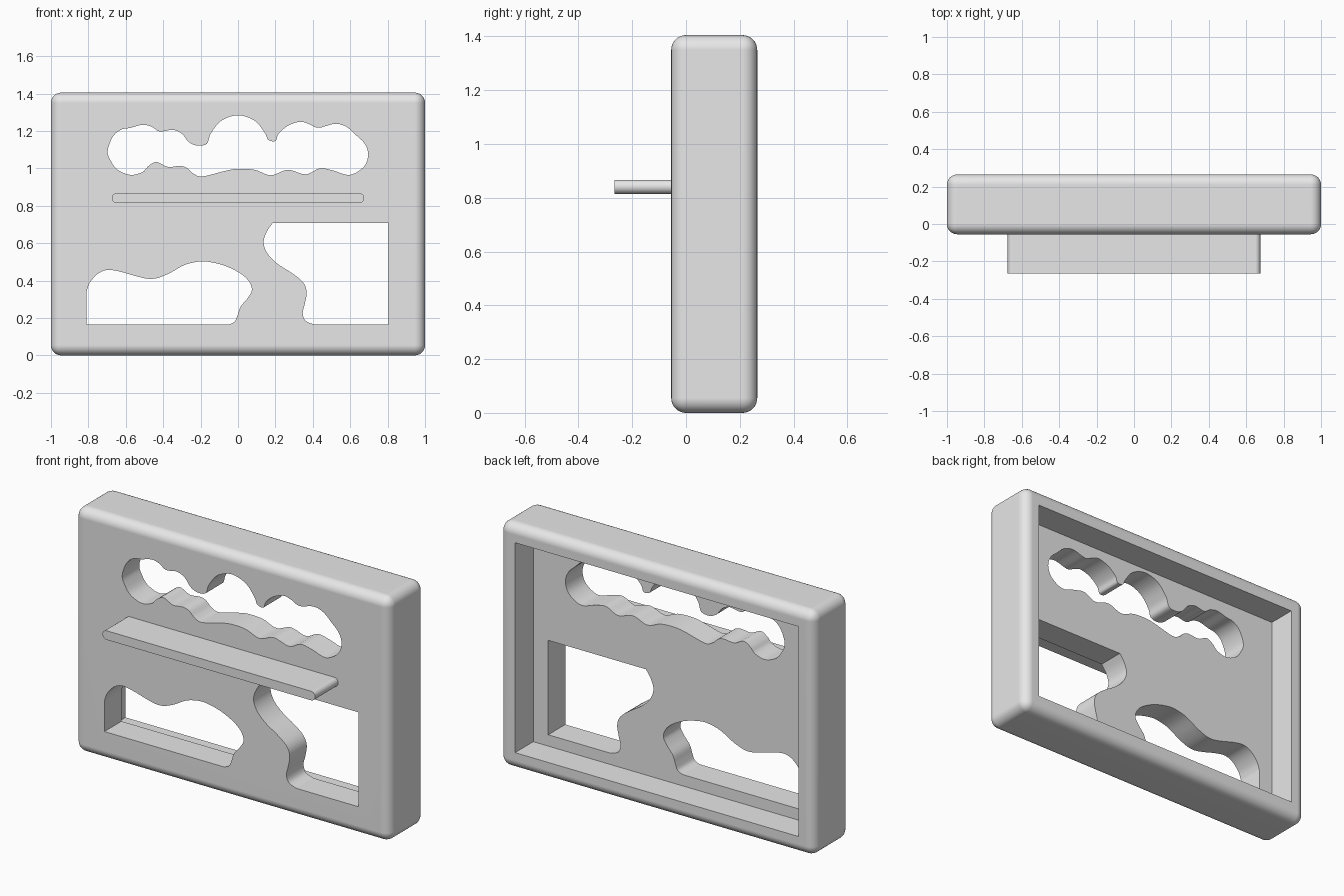
import bpy
import math

if "Cube" in bpy.data.objects:
    bpy.data.objects.remove(bpy.data.objects["Cube"], do_unlink=True)

FRONT, PLATE_BACK, BACK = -.055, .10, .265
HEIGHT = 1.405

plastic = bpy.data.materials.new("light grey")
plastic.use_nodes = True
grey = (.8, .8, .8, 1)
plastic.diffuse_color = grey
plastic.node_tree.nodes["Principled BSDF"].inputs["Base Color"].default_value = grey


def smooth_path(points, closed, steps=5):
    """Catmull-Rom curve passing through every point."""
    count = len(points)
    pick = (lambda i: points[i % count]) if closed else (
        lambda i: points[min(max(i, 0), count - 1)])
    path = []
    for i in range(count if closed else count - 1):
        a, b, c, d = (pick(i + k) for k in (-1, 0, 1, 2))
        for s in range(steps):
            t = s / steps
            path.append(tuple(
                q + t * (r - p + t * (2*p - 5*q + 4*r - u + t * (3*(q - r) + u - p))) / 2
                for p, q, r, u in zip(a, b, c, d)))
    return path if closed else path + [points[-1]]


def extrude_profile(name, profile, y0, y1):
    """Solid made by sweeping an x-z outline from y0 to y1."""
    n = len(profile)
    verts = [(x, y, z) for y in (y0, y1) for x, z in profile]
    faces = [tuple(range(n)), tuple(reversed(range(n, n + n)))]
    faces += [(i, i + n, (i + 1) % n + n, (i + 1) % n) for i in range(n)]
    mesh = bpy.data.meshes.new(name)
    mesh.from_pydata(verts, [], faces)
    obj = bpy.data.objects.new(name, mesh)
    bpy.context.collection.objects.link(obj)
    # Make all normals point outwards
    activate(obj)
    bpy.ops.object.mode_set(mode='EDIT')
    bpy.ops.mesh.select_all(action='SELECT')
    bpy.ops.mesh.normals_make_consistent(inside=False)
    bpy.ops.object.mode_set(mode='OBJECT')
    return obj


def activate(obj):
    bpy.ops.object.select_all(action='DESELECT')
    obj.select_set(True)
    bpy.context.view_layer.objects.active = obj


def rectangle(half_width, low, high):
    return [(-half_width, low), (half_width, low), (half_width, high), (-half_width, high)]


def finish(obj):
    activate(obj)
    obj.data.materials.clear()
    obj.data.materials.append(plastic)
    for face in obj.data.polygons:
        face.material_index = 0
    bpy.ops.object.shade_smooth_by_angle(angle=math.radians(35))
    weighted = obj.modifiers.new("flat panels", 'WEIGHTED_NORMAL')
    weighted.keep_sharp = True


# Scalloped slot across the top
top_slot = smooth_path([
    (-.697, 1.093), (-.67, 1.168), (-.627, 1.206), (-.574, 1.217), (-.51, 1.233),
    (-.46, 1.222), (-.419, 1.197), (-.349, 1.206), (-.30, 1.185), (-.264, 1.142),
    (-.22, 1.122), (-.167, 1.131), (-.146, 1.185), (-.09, 1.254), (0, 1.284),
    (.09, 1.254), (.143, 1.19), (.162, 1.152), (.2, 1.147), (.217, 1.185),
    (.266, 1.227), (.33, 1.249), (.378, 1.238), (.43, 1.217), (.517, 1.238),
    (.58, 1.222), (.635, 1.174), (.678, 1.131), (.696, 1.072), (.672, 1.008),
    (.597, .965), (.506, .989), (.437, 1), (.362, .968), (.266, .992),
    (.175, .963), (.09, .992), (0, .997), (-.066, .987), (-.189, .957),
    (-.237, .971), (-.274, 1.003), (-.312, 1.013), (-.376, 1.008), (-.435, 1.034),
    (-.478, 1.013), (-.51, .981), (-.574, .965), (-.643, .992), (-.68, 1.04)], True)

# Wavy opening low on one side, with a square outer corner
wavy_opening = smooth_path([
    (-.05, .165), (-.018, .18), (-.002, .215), (.014, .26), (.052, .307),
    (.074, .35), (.057, .398), (.01, .44), (-.07, .479), (-.15, .499),
    (-.205, .502), (-.285, .484), (-.365, .44), (-.43, .414), (-.483, .41),
    (-.55, .425), (-.627, .447), (-.697, .457), (-.75, .436), (-.793, .388),
    (-.81, .34)], False) + [(-.81, .165)]

# Taller opening with one curved edge
tall_opening = smooth_path([
    (.185, .707), (.153, .66), (.137, .602), (.159, .543), (.212, .489),
    (.287, .441), (.346, .393), (.367, .34), (.357, .275), (.346, .227),
    (.362, .184), (.41, .165)], False) + [(.805, .165), (.805, .707)]

# Rounded casing
casing = extrude_profile("casing", rectangle(1, 0, HEIGHT), FRONT, BACK)
bevel = casing.modifiers.new("rounded edges", 'BEVEL')
bevel.width, bevel.segments = .055, 8
bpy.ops.object.modifier_apply(modifier=bevel.name)

# Hollow the back, then cut the three openings through the front panel
cutters = [extrude_profile("recess_cutter", rectangle(.9, .1, HEIGHT - .1),
                           PLATE_BACK, BACK + .1)]
for name, outline in (("slot_cutter", top_slot), ("wavy_cutter", wavy_opening),
                      ("tall_cutter", tall_opening)):
    cutters.append(extrude_profile(name, outline, FRONT - .1, BACK + .05))
for cutter in cutters:
    cutter.hide_render = True
    activate(casing)
    cut = casing.modifiers.new("cut", 'BOOLEAN')
    cut.operation, cut.solver, cut.object = 'DIFFERENCE', 'EXACT', cutter
    bpy.ops.object.modifier_apply(modifier=cut.name)
    bpy.data.objects.remove(cutter, do_unlink=True)
finish(casing)

# Thin shelf with half-round ends
RADIUS, SHELF_Z, REACH, ARC = .026, .841, .649, 12
ends = []
for side in (1, -1):
    for i in range(ARC + 1):
        angle = math.pi * (i / ARC - .5)
        ends.append((side * (REACH + RADIUS * math.cos(angle)),
                     SHELF_Z + side * RADIUS * math.sin(angle)))
finish(extrude_profile("shelf", ends, -.265, FRONT + .02))
